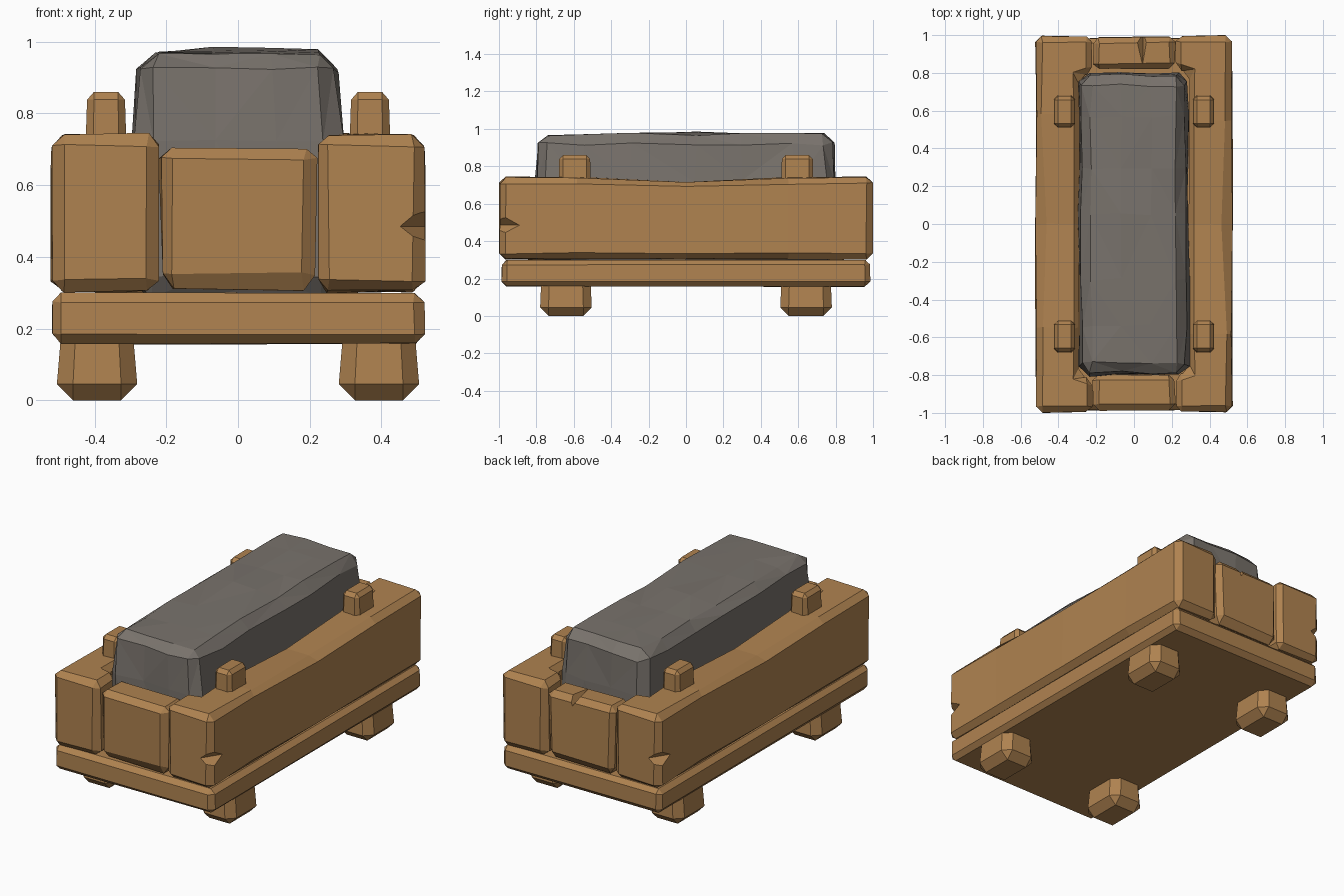
import bpy, bmesh, random
from math import pi
from mathutils import Matrix, Vector

random.seed(4)
if "Cube" in bpy.data.objects:
    bpy.data.objects.remove(bpy.data.objects["Cube"], do_unlink=True)


def material(name, rgb):
    m = bpy.data.materials.new(name)
    m.use_nodes = True
    m.diffuse_color = (*rgb, 1)
    bsdf = next(n for n in m.node_tree.nodes if n.type == 'BSDF_PRINCIPLED')
    bsdf.inputs["Base Color"].default_value = (*rgb, 1)
    bsdf.inputs["Roughness"].default_value = 0.9
    return m


WOOD = material("warm wood", (0.43, 0.225, 0.08))
STONE = material("grey stone", (0.19, 0.17, 0.15))


def finish(bm, name, mat):
    bmesh.ops.recalc_face_normals(bm, faces=bm.faces)
    me = bpy.data.meshes.new(name)
    bm.to_mesh(me)
    bm.free()
    me.materials.append(mat)
    ob = bpy.data.objects.new(name, me)
    bpy.context.collection.objects.link(ob)
    return ob


def chamfer(bm, width):
    edges = [e for e in bm.edges if e.calc_face_angle(0) > 0.5]
    bmesh.ops.bevel(bm, geom=edges, offset=width, segments=1,
                    affect='EDGES', clamp_overlap=True)


def slice_axis(bm, axis, places):
    normal = Vector((0, 0, 0))
    normal[axis] = 1
    for p in places:
        bmesh.ops.bisect_plane(bm, geom=bm.verts[:] + bm.edges[:] + bm.faces[:],
                               plane_co=normal * p, plane_no=normal)


def jitter(bm, amount):
    for v in bm.verts:
        v.co += Vector([random.uniform(-amount, amount) for _ in range(3)])


def box(lo, hi, width):
    bm = bmesh.new()
    lo, hi = Vector(lo), Vector(hi)
    bmesh.ops.create_cube(bm, size=1)
    for v in bm.verts:
        v.co = Vector([(lo[i] + hi[i]) / 2 + v.co[i] * (hi[i] - lo[i]) for i in range(3)])
    chamfer(bm, width)
    return bm


def carve(ob, points):
    """Cut the convex hull of a few points out of an object."""
    bm = bmesh.new()
    for p in points:
        bm.verts.new(p)
    bmesh.ops.convex_hull(bm, input=bm.verts)
    cutter = finish(bm, "notch_cutter", WOOD)
    cutter.hide_render = True
    mod = ob.modifiers.new("notch", 'BOOLEAN')
    mod.operation = 'DIFFERENCE'
    mod.solver = 'EXACT'
    mod.object = cutter
    deps = bpy.context.evaluated_depsgraph_get()
    me = bpy.data.meshes.new_from_object(ob.evaluated_get(deps))
    ob.modifiers.clear()
    ob.data = me
    bpy.data.objects.remove(cutter, do_unlink=True)


# Base slab
bm = box((-0.52, -0.985, 0.157), (0.52, 0.985, 0.302), 0.028)
jitter(bm, 0.003)
finish(bm, "base_slab", WOOD)

# Side beams with hooked ends, the second one turned half round
plan = [(0.52, -1), (0.52, 1), (0.22, 1), (0.22, 0.825),
        (0.29, 0.8), (0.29, -0.78), (0.22, -0.805), (0.22, -1)]
bm = bmesh.new()
face = bm.faces.new([bm.verts.new((x, y, 0.304)) for x, y in plan])
up = bmesh.ops.extrude_face_region(bm, geom=[face])["geom"]
bmesh.ops.translate(bm, vec=(0, 0, 0.438), verts=[g for g in up if isinstance(g, bmesh.types.BMVert)])
bmesh.ops.recalc_face_normals(bm, faces=bm.faces)
chamfer(bm, 0.032)
slice_axis(bm, 1, (-0.58, 0, 0.55))
for v in bm.verts:
    sag = 1 - min(1, abs(v.co.y) / 0.6)
    if v.co.z > 0.6:
        v.co.z -= 0.022 * sag
        if v.co.z > 0.7 and v.co.x > 0.4:
            v.co.x -= 0.03 * sag
    # ends lean back at the top and bottom
    if abs(v.co.y) > 0.9:
        v.co.y *= 1 - 0.12 * abs(v.co.z - 0.52) ** 2
jitter(bm, 0.005)
left_beam = finish(bm, "left_beam", WOOD)

# Wedge-shaped chip on the beam's outer corner
along, out, mid = Vector((0.55, 0.84, 0)), Vector((0.84, -0.55, 0)), Vector((0.485, -0.945, 0.485))
chip = []
for s in (-0.2, 0.2):
    chip.append(mid + along * s)
    chip += [mid + along * s + out * 0.13 + Vector((0, 0, h)) for h in (-0.12, 0.13)]
carve(left_beam, chip)

right_beam = left_beam.copy()
right_beam.data = left_beam.data.copy()
right_beam.data.transform(Matrix.Rotation(pi, 4, 'Z'))
right_beam.name = "right_beam"
bpy.context.collection.objects.link(right_beam)

# End panels between the beams
for name, y0, y1 in (("front_panel", -0.985, -0.795), ("back_panel", 0.82, 0.99)):
    bm = box((-0.217, y0, 0.307), (0.217, y1, 0.703), 0.03)
    for v in bm.verts:
        if v.co.z < 0.36:
            v.co.x *= 0.97
            if v.co.z > 0.32:
                v.co.z += 0.015
    jitter(bm, 0.005)
    panel = finish(bm, name, WOOD)
    if name == "back_panel":
        carve(panel, [(0.045, 0.84, 0.706), (-0.02, 1.03, 0.74),
                      (0.09, 1.03, 0.74), (0.05, 1.03, 0.64)])

# Stone block resting in the trough
bm = box((-0.292, -0.8, 0.29), (0.288, 0.8, 0.97), 0.05)
slice_axis(bm, 1, (-0.55, -0.3, 0.05, 0.3, 0.58))
slice_axis(bm, 0, (-0.07, 0.1))
slice_axis(bm, 2, (0.72,))
for v in bm.verts:
    lift = max(0, v.co.z - 0.72) / 0.25
    v.co.x *= 1 - 0.07 * lift
    v.co.y *= 1 - 0.02 * lift
    if v.co.z > 0.95 and abs(v.co.x) < 0.12 and abs(v.co.y) < 0.7:
        v.co.z += 0.008
jitter(bm, 0.009)
bmesh.ops.triangulate(bm, faces=bm.faces)
finish(bm, "stone_block", STONE)

# Feet and pegs at the four corners
for side, sx in (("left", 1), ("right", -1)):
    for end, sy in (("front", -1), ("back", 1)):
        x, y = sx * 0.393, sy * 0.642
        bm = box((x - 0.112, y - 0.138, 0), (x + 0.112, y + 0.138, 0.25), 0.045)
        for v in bm.verts:
            if v.co.z > 0.1:
                v.co.x = x + (v.co.x - x) * 0.88
                v.co.y = y + (v.co.y - y) * 0.95
        finish(bm, f"{end}_{side}_foot", WOOD)

        x, y = sx * 0.368, sy * 0.595
        bm = box((x - 0.06, y - 0.088, 0.6), (x + 0.06, y + 0.088, 0.86), 0.022)
        for v in bm.verts:
            if v.co.z > 0.8:
                v.co.x = x + (v.co.x - x) * 0.88
                v.co.y = y + (v.co.y - y) * 0.94
        finish(bm, f"{end}_{side}_peg", WOOD)
